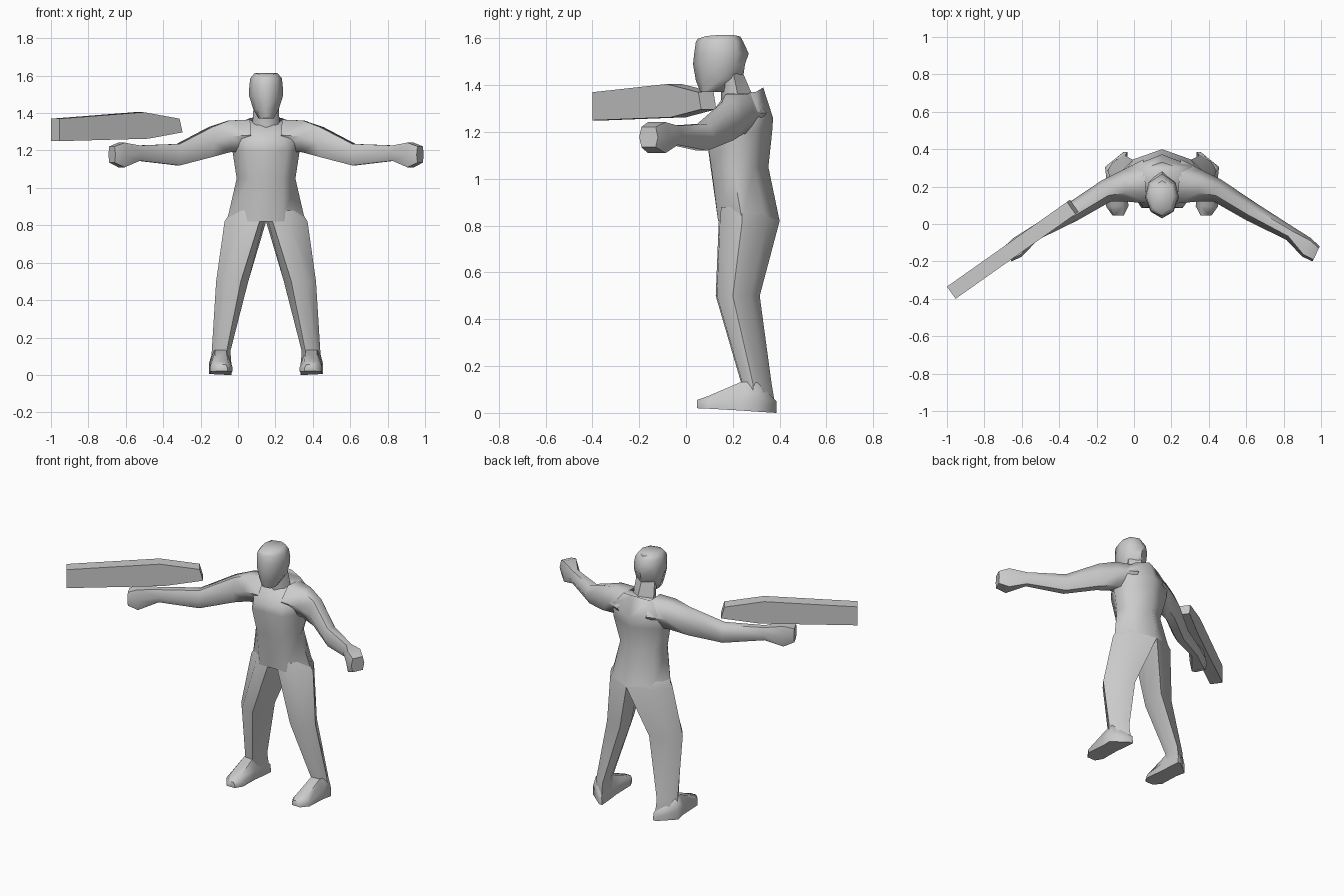
import bpy, bmesh, math

if "Cube" in bpy.data.objects:
    bpy.data.objects.remove(bpy.data.objects["Cube"])

CX = 0.15  # body centre line

grey = bpy.data.materials.new("plain grey")
grey.diffuse_color = (0.6, 0.6, 0.6, 1)
grey.use_nodes = True
grey.node_tree.nodes["Principled BSDF"].inputs["Base Color"].default_value = grey.diffuse_color


def loft(name, rings, start_cap=True, end_cap=True, side=1, angle=60):
    """Skin a list of equal-length point rings; side=-1 mirrors across the body."""
    bm = bmesh.new()
    vr = [[bm.verts.new((CX + side * x, y, z)) for x, y, z in r] for r in rings]
    n = len(vr[0])
    for a, b in zip(vr, vr[1:]):
        for i in range(n):
            j = (i + 1) % n
            bm.faces.new((a[i], a[j], b[j], b[i]))
    if start_cap:
        bm.faces.new(vr[0])
    if end_cap:
        bm.faces.new(vr[-1])
    bmesh.ops.recalc_face_normals(bm, faces=bm.faces)
    # open tubes: make sure the walls face outwards
    if bm.calc_volume(signed=True) < 0:
        bmesh.ops.reverse_faces(bm, faces=bm.faces)
    me = bpy.data.meshes.new(name)
    bm.to_mesh(me)
    bm.free()
    me.materials.append(grey)
    ob = bpy.data.objects.new(name, me)
    bpy.context.collection.objects.link(ob)
    bpy.ops.object.select_all(action='DESELECT')
    ob.select_set(True)
    bpy.context.view_layer.objects.active = ob
    bpy.ops.object.shade_smooth_by_angle(angle=math.radians(angle))
    return ob


def whole(half):
    """Close a half ring (front centre to back centre) by mirroring it."""
    return half + [(-x, y, z) for x, y, z in half[-2:0:-1]]


def level(z, pts):
    return [(x, y, z) for x, y in pts]


# Torso: angular rings from crotch to sloping collar
torso = [
    level(0.82, [(0, .137), (.09, .137), (.21, .24), (.15, .34), (0, .40)]),
    level(1.05, [(0, .105), (.09, .108), (.157, .20), (.12, .29), (0, .352)]),
    level(1.20, [(0, .085), (.11, .085), (.18, .20), (.16, .30), (0, .368)]),
    [(0, .085, 1.25), (.10, .09, 1.25), (.19, .2, 1.29), (.16, .31, 1.29), (0, .372, 1.26)],
    [(0, .14, 1.315), (.06, .165, 1.335), (.11, .23, 1.362), (.09, .30, 1.372), (0, .33, 1.39)],
]
loft("torso", [whole(r) for r in torso])

# Neck and head
neck = [
    level(1.30, [(0, .15), (.06, .18), (.075, .23), (0, .31)]),
    level(1.39, [(0, .15), (.055, .17), (.07, .215), (0, .27)]),
    level(1.46, [(0, .13), (.055, .16), (.065, .20), (0, .24)]),
]
loft("neck", [whole(r) for r in neck], False, False)
head = [
    [(0, .06, 1.375), (.03, .075, 1.37), (.04, .12, 1.37), (.03, .16, 1.37), (0, .17, 1.37)],
    [(0, .042, 1.42), (.045, .07, 1.42), (.068, .14, 1.42), (.062, .20, 1.43), (0, .245, 1.44)],
    level(1.49, [(0, .03), (.06, .065), (.09, .14), (.075, .21), (0, .252)]),
    level(1.535, [(0, .035), (.062, .068), (.09, .145), (.072, .22), (0, .268)]),
    level(1.585, [(0, .042), (.06, .07), (.085, .145), (.065, .215), (0, .245)]),
    [(0, .05, 1.598), (.045, .085, 1.61), (.06, .145, 1.615), (.05, .20, 1.615), (0, .232, 1.608)],
]
loft("head", [whole(r) for r in head])

# Leg rings: front inner, front outer, outer, back outer, back inner, inner
leg = [
    level(0.88, [(.03, .15), (.12, .15), (.185, .24), (.14, .32), (0, .38), (.01, .25)]),
    level(0.82, [(.035, .14), (.125, .145), (.222, .24), (.155, .345), (0, .40), (.012, .25)]),
    level(0.50, [(.135, .127), (.215, .132), (.267, .20), (.225, .275), (.105, .315), (.095, .21)]),
    level(0.13, [(.21, .235), (.265, .24), (.29, .285), (.265, .33), (.195, .365), (.19, .29)]),
    level(0.05, [(.20, .235), (.275, .24), (.298, .29), (.265, .33), (.193, .378), (.186, .29)]),
]


def foot_ring(y, x0, x1, z0, z1, t):
    """Section across the foot with a narrower top of inset t."""
    zm = z0 + (z1 - z0) * .45
    return [(x0, y, z0), (x1, y, z0), (x1, y, zm), (x1 - t, y, z1), (x0 + t, y, z1), (x0, y, zm)]


foot = [
    foot_ring(.046, .205, .265, .02, .055, .01),
    foot_ring(.095, .18, .30, .018, .072, .025),
    foot_ring(.235, .187, .297, .010, .132, .025),
    foot_ring(.305, .184, .305, .005, .13, .02),
    foot_ring(.386, .184, .205, .0, .05, .004),
]


def arm_ring(fx, fy, bx, by, z0, z1, k=.28):
    """Six-sided upright section between a front and a back point."""
    def p(t, z):
        return (fx + (bx - fx) * t, fy + (by - fy) * t, z)
    zm = (z0 + z1) / 2
    return [p(0, zm), p(k, z1), p(1 - k, z1), p(1, zm), p(1 - k, z0), p(k, z0)]


arm = [
    arm_ring(.08, .11, .10, .345, 1.20, 1.365),
    arm_ring(.19, .12, .21, .29, 1.19, 1.36),
    arm_ring(.275, .12, .32, .235, 1.165, 1.325),
    arm_ring(.45, .02, .49, .12, 1.12, 1.235),
    arm_ring(.665, -.085, .70, -.015, 1.145, 1.227),
    arm_ring(.75, -.175, .795, -.075, 1.11, 1.242, .12),
    arm_ring(.805, -.20, .843, -.12, 1.135, 1.222, .12),
]

for side, label in ((-1, "right"), (1, "left")):
    loft(label + "_leg", leg, False, False, side)
    loft(label + "_foot", foot, True, True, side)
    loft(label + "_arm", arm, False, True, side)

# Floating plank: side profile (distance along, height) given a thickness
profile = [(0, 1.25), (.58, 1.263), (.805, 1.297), (.785, 1.37), (.55, 1.405), (0, 1.37)]
start, along, across = (-1.0, -.335), (.817, .577), (.046, -.065)


def plank_side(t):
    return [(start[0] + along[0] * s + across[0] * t - CX,
             start[1] + along[1] * s + across[1] * t, z) for s, z in profile]


loft("plank", [plank_side(0), plank_side(1)])
